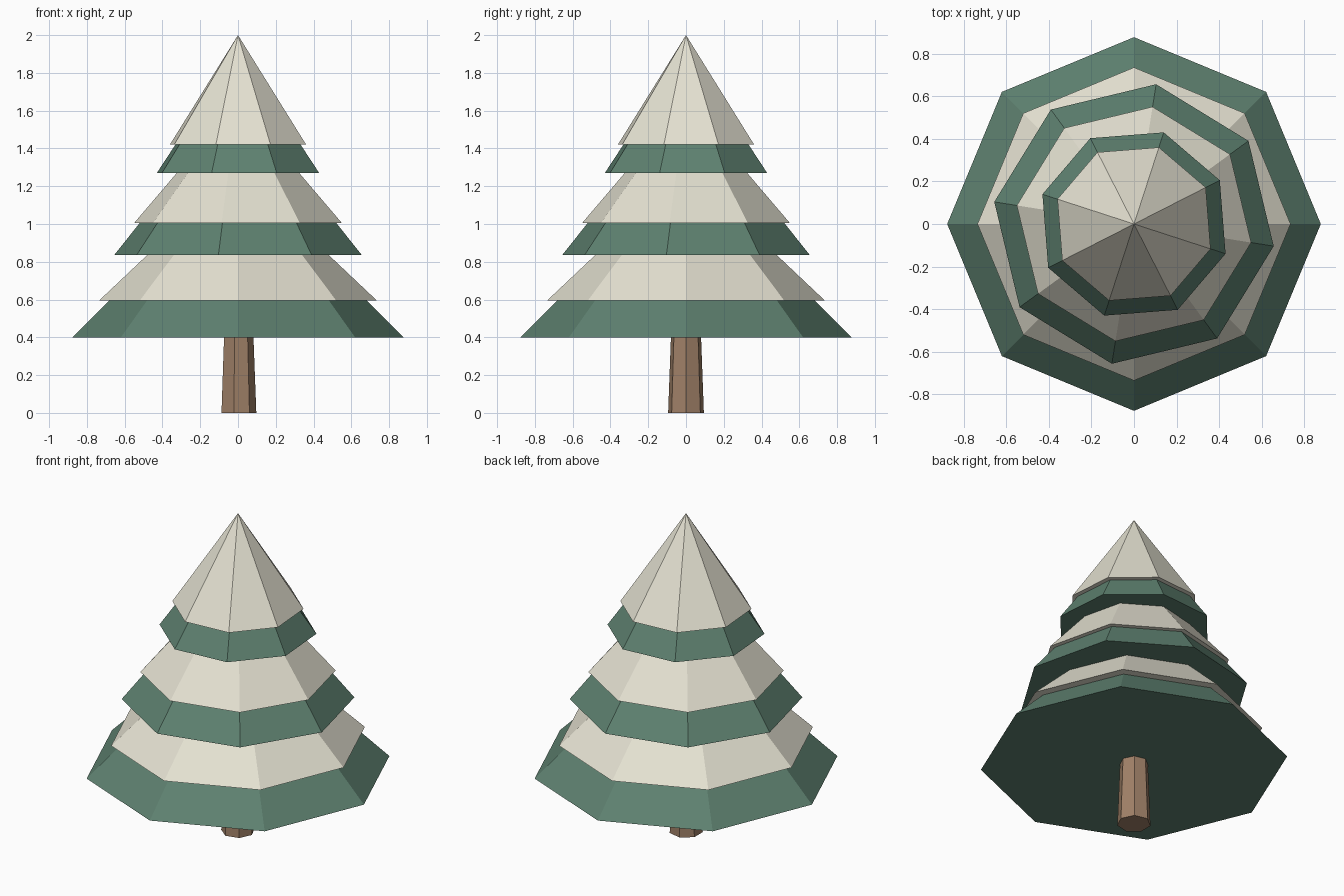
import bpy, bmesh, math

if "Cube" in bpy.data.objects:
    bpy.data.objects.remove(bpy.data.objects["Cube"])


def srgb(r, g, b):
    def lin(c):
        c /= 255
        return c / 12.92 if c <= 0.04045 else ((c + 0.055) / 1.055) ** 2.4
    return (lin(r), lin(g), lin(b), 1)


def material(name, rgb):
    m = bpy.data.materials.new(name)
    m.diffuse_color = srgb(*rgb)
    m.use_nodes = True
    m.node_tree.nodes["Principled BSDF"].inputs["Base Color"].default_value = m.diffuse_color
    return m


GREEN = material("pine green", (94, 129, 112))
SNOW = material("snow cream", (229, 226, 210))
BARK = material("bark brown", (160, 129, 104))


def cone(name, sides, z0, r0, z1, r1, turn, mat):
    """Closed flat-shaded cone (or frustum when r1 > 0) with a vertex at angle turn."""
    bm = bmesh.new()

    def ring(r, z):
        return [bm.verts.new((r * math.cos(a), r * math.sin(a), z))
                for a in (math.radians(turn) + i * math.tau / sides for i in range(sides))]

    low = ring(r0, z0)
    bm.faces.new(low[::-1])
    if r1 > 0:
        high = ring(r1, z1)
        bm.faces.new(high)
    else:
        high = [bm.verts.new((0, 0, z1))]
    for i in range(sides):
        j = (i + 1) % sides
        if r1 > 0:
            bm.faces.new((low[i], low[j], high[j], high[i]))
        else:
            bm.faces.new((low[i], low[j], high[0]))
    mesh = bpy.data.meshes.new(name)
    bm.to_mesh(mesh)
    bm.free()
    mesh.materials.append(mat)
    obj = bpy.data.objects.new(name, mesh)
    bpy.context.collection.objects.link(obj)
    return obj


# Seven-sided tapering trunk
cone("trunk", 7, 0, 0.097, 0.45, 0.08, 0, BARK)

# Three octagonal tiers: branches, then a slightly wider snow cap; each turned 9 degrees
tiers = [
    # name, branch z, r, apex, snow z, r, apex
    ("lower", 0.40, 0.877, 1.27, 0.595, 0.735, 1.29),
    ("middle", 0.835, 0.664, 1.66, 1.005, 0.557, 1.65),
    ("upper", 1.27, 0.452, 1.925, 1.422, 0.378, 2.0),
]
for i, (name, bz, br, ba, sz, sr, sa) in enumerate(tiers):
    cone(name + "_branches", 8, bz, br, ba, 0, -9 * i, GREEN)
    cone(name + "_snow", 8, sz, sr, sa, 0, -9 * i, SNOW)
